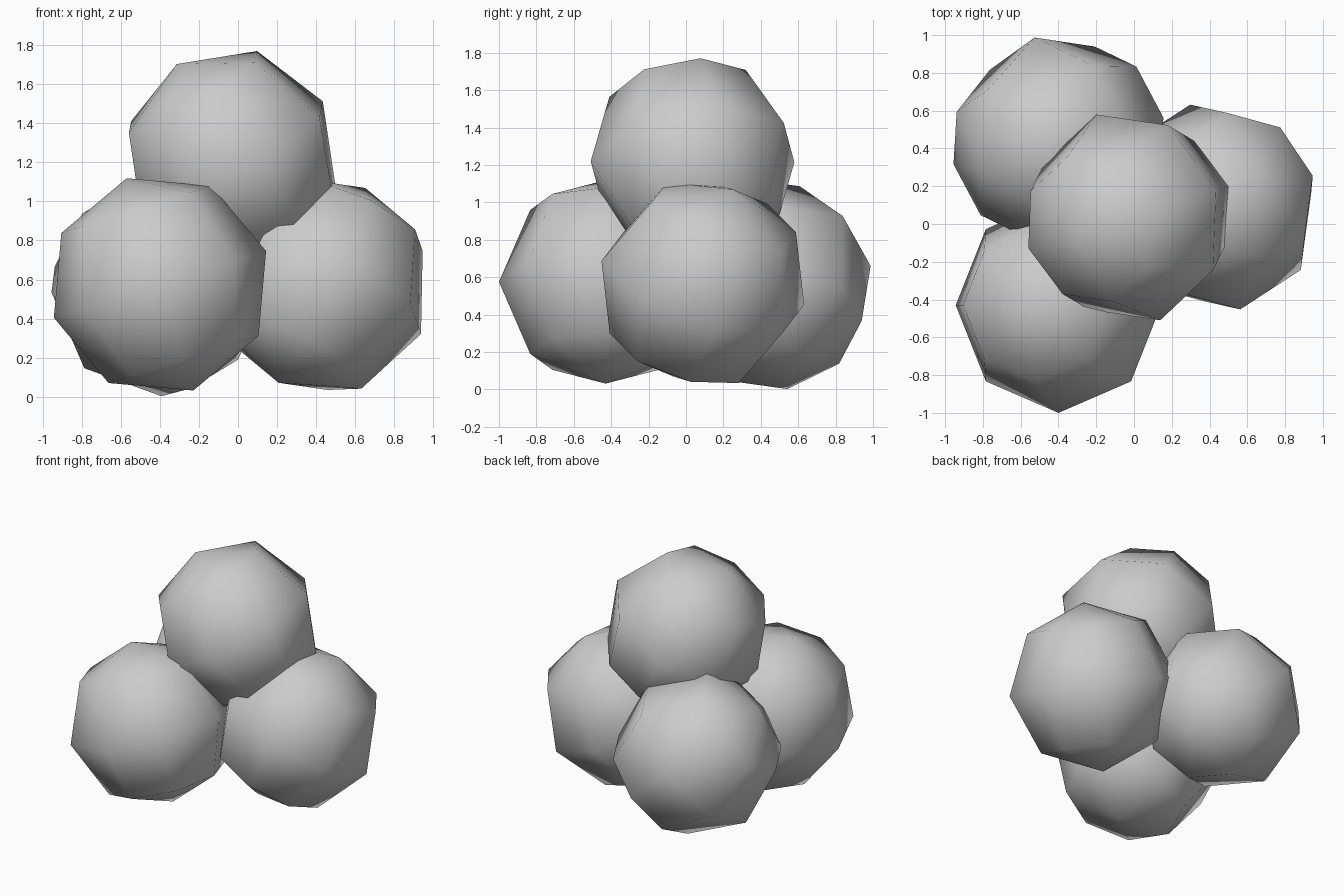
import bpy, bmesh
from mathutils import Matrix, Vector

if "Cube" in bpy.data.objects:
    bpy.data.objects.remove(bpy.data.objects["Cube"])

RADIUS = 0.57

def ball(name, centre, pole, side):
    """Coarse smooth-shaded 8 x 4 ball, turned so its poles and one equator point face given ways."""
    p = Vector(pole).normalized()
    s = Vector(side)
    s = (s - p * s.dot(p)).normalized()
    rot = Matrix((s, p.cross(s), p)).transposed().to_4x4()
    bm = bmesh.new()
    bmesh.ops.create_uvsphere(bm, u_segments=8, v_segments=4, radius=RADIUS)
    bm.transform(Matrix.Translation(centre) @ rot)
    for f in bm.faces:
        f.smooth = True
    mesh = bpy.data.meshes.new(name)
    bm.to_mesh(mesh)
    bm.free()
    bpy.context.collection.objects.link(bpy.data.objects.new(name, mesh))

# three balls on the ground
ball("front_left_ball", (-0.40, -0.43, 0.575), (-0.30, 0, 0.954), (0, -1, 0))
ball("back_left_ball", (-0.40, 0.44, 0.563), (-0.70, -0.28, 0.66), (-0.22, 0.96, 0.17))
ball("right_ball", (0.43, 0.09, 0.57), (0.39, 0.285, 0.876), (0.91, 0.13, -0.43))
# one ball on top
ball("top_ball", (-0.03, 0.035, 1.217), (-0.50, -0.15, 0.858), (-0.30, 0.955, 0))
